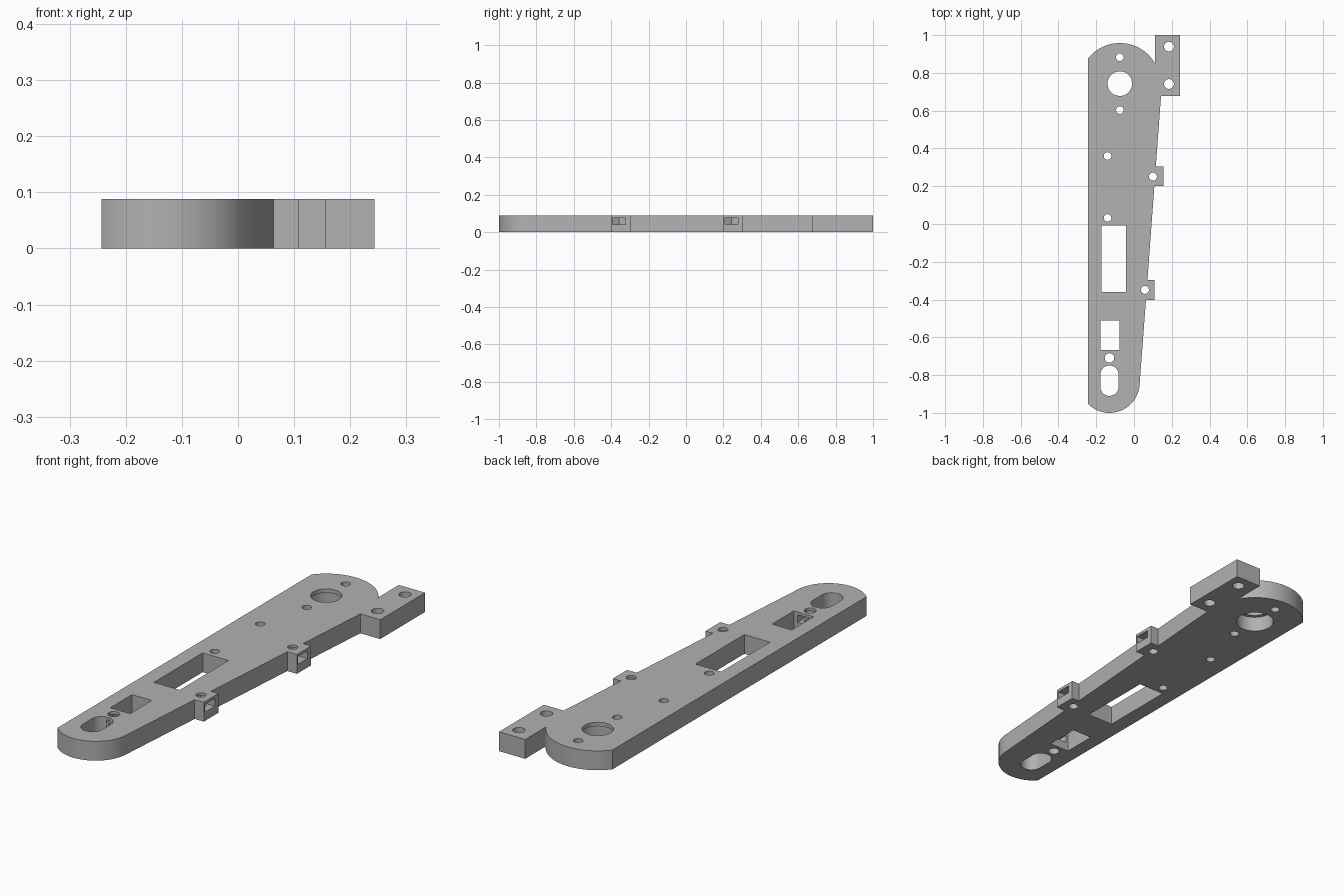
import bpy, bmesh, math

H = 0.088          # plate thickness
SLOT = (0.04, 0.075)   # height range of the nut pockets

old = bpy.data.objects.get("Cube")
if old:
    bpy.data.objects.remove(old)

grey = bpy.data.materials.new("light_grey")
grey.use_nodes = True
colour = (0.445, 0.445, 0.445, 1)
grey.diffuse_color = colour
grey.node_tree.nodes["Principled BSDF"].inputs["Base Color"].default_value = colour


def arc(cx, cy, r, a0, a1, n=32):
    """Points along an arc, angles in degrees."""
    return [(cx + r * math.cos(math.radians(a0 + (a1 - a0) * i / n)),
             cy + r * math.sin(math.radians(a0 + (a1 - a0) * i / n)))
            for i in range(n + 1)]


def circle(x, y, r, n=32):
    return arc(x, y, r, 0, 360, n)[:-1]


def rect(x0, x1, y0, y1):
    return [(x0, y0), (x1, y0), (x1, y1), (x0, y1)]


def prism(name, points, z0, z1):
    """Extrude a closed outline between two heights."""
    bm = bmesh.new()
    face = bm.faces.new([bm.verts.new((x, y, z0)) for x, y in points])
    top = bmesh.ops.extrude_face_region(bm, geom=[face])["geom"]
    bmesh.ops.translate(bm, vec=(0, 0, z1 - z0),
                        verts=[v for v in top if isinstance(v, bmesh.types.BMVert)])
    bmesh.ops.recalc_face_normals(bm, faces=bm.faces)
    mesh = bpy.data.meshes.new(name)
    bm.to_mesh(mesh)
    bm.free()
    mesh.materials.append(grey)
    obj = bpy.data.objects.new(name, mesh)
    bpy.context.collection.objects.link(obj)
    return obj


def edge_x(y):
    """x of the slanted side edge at a given y."""
    return 0.03 + (y + 0.852) * 0.0739


def tab(x, y0, y1):
    return [(edge_x(y0), y0), (x, y0), (x, y1), (edge_x(y1), y1)]


def angle_at(cx, r, x):
    return math.degrees(math.acos((x - cx) / r))


# Arm outline: rounded foot, slanted side with two tabs, end bracket, rounded head
LEFT, RIGHT = -0.243, 0.243
foot = (-0.13, -0.84, 0.16)
head = (-0.075, 0.743, 0.215)
outline = arc(*foot, -angle_at(foot[0], foot[2], LEFT), -4.2)
outline += tab(0.109, -0.402, -0.296) + tab(0.156, 0.201, 0.304)
outline += [(edge_x(0.677), 0.677), (RIGHT, 0.677), (RIGHT, 1), (0.111, 1)]
outline += arc(*head, angle_at(head[0], head[2], 0.111), angle_at(head[0], head[2], LEFT))
arm = prism("arm_plate", outline, 0, H)

# Openings through the whole plate
through = [circle(x, y, r) for x, y, r in (
    (-0.075, 0.883, 0.02), (-0.075, 0.603, 0.02),
    (-0.14, 0.36, 0.02), (-0.14, 0.032, 0.02),
    (0.1, 0.251, 0.021), (0.058, -0.349, 0.021),
    (0.185, 0.939, 0.026), (0.185, 0.741, 0.026),
    (-0.13, -0.709, 0.025))]
through.append(circle(-0.075, 0.743, 0.065, 48))
through.append(rect(-0.172, -0.042, -0.36, -0.008))
through.append(rect(-0.177, -0.077, -0.667, -0.51))
through.append(arc(-0.13, -0.797, 0.048, 0, 180, 20) + arc(-0.13, -0.862, 0.048, 180, 360, 20))
cuts = [(p, -0.05, H + 0.05) for p in through]

# Wider recess under the large hole
cuts.append((circle(-0.075, 0.743, 0.082, 48), -0.05, 0.07))

# Nut pockets: a straight channel ending in a hexagon point
W = 0.035
for x, y, end in ((0.1, 0.243, 0.2), (0.058, -0.358, 0.15)):
    cuts.append(([(end, y - W), (end, y + W), (x - 0.02, y + W),
                  (x - 0.04, y), (x - 0.02, y - W)], *SLOT))
x, y = -0.13, -0.713
cuts.append(([(x - W, -0.6), (x - W, y - 0.02), (x, y - 0.042),
              (x + W, y - 0.02), (x + W, -0.6)], *SLOT))

for i, (points, z0, z1) in enumerate(cuts):
    cutter = prism(f"cutter_{i}", points, z0, z1)
    cutter.hide_render = True
    mod = arm.modifiers.new(f"cut_{i}", "BOOLEAN")
    mod.operation, mod.solver, mod.object = "DIFFERENCE", "EXACT", cutter

# Bake the cuts, remove the cutters and smooth the round walls
bpy.context.view_layer.update()
baked = bpy.data.meshes.new_from_object(arm.evaluated_get(bpy.context.evaluated_depsgraph_get()))
arm.modifiers.clear()
arm.data = baked
for obj in [o for o in bpy.data.objects if o.name.startswith("cutter_")]:
    bpy.data.objects.remove(obj)
bpy.ops.object.select_all(action="DESELECT")
arm.select_set(True)
bpy.context.view_layer.objects.active = arm
bpy.ops.object.shade_smooth_by_angle(angle=math.radians(30))
